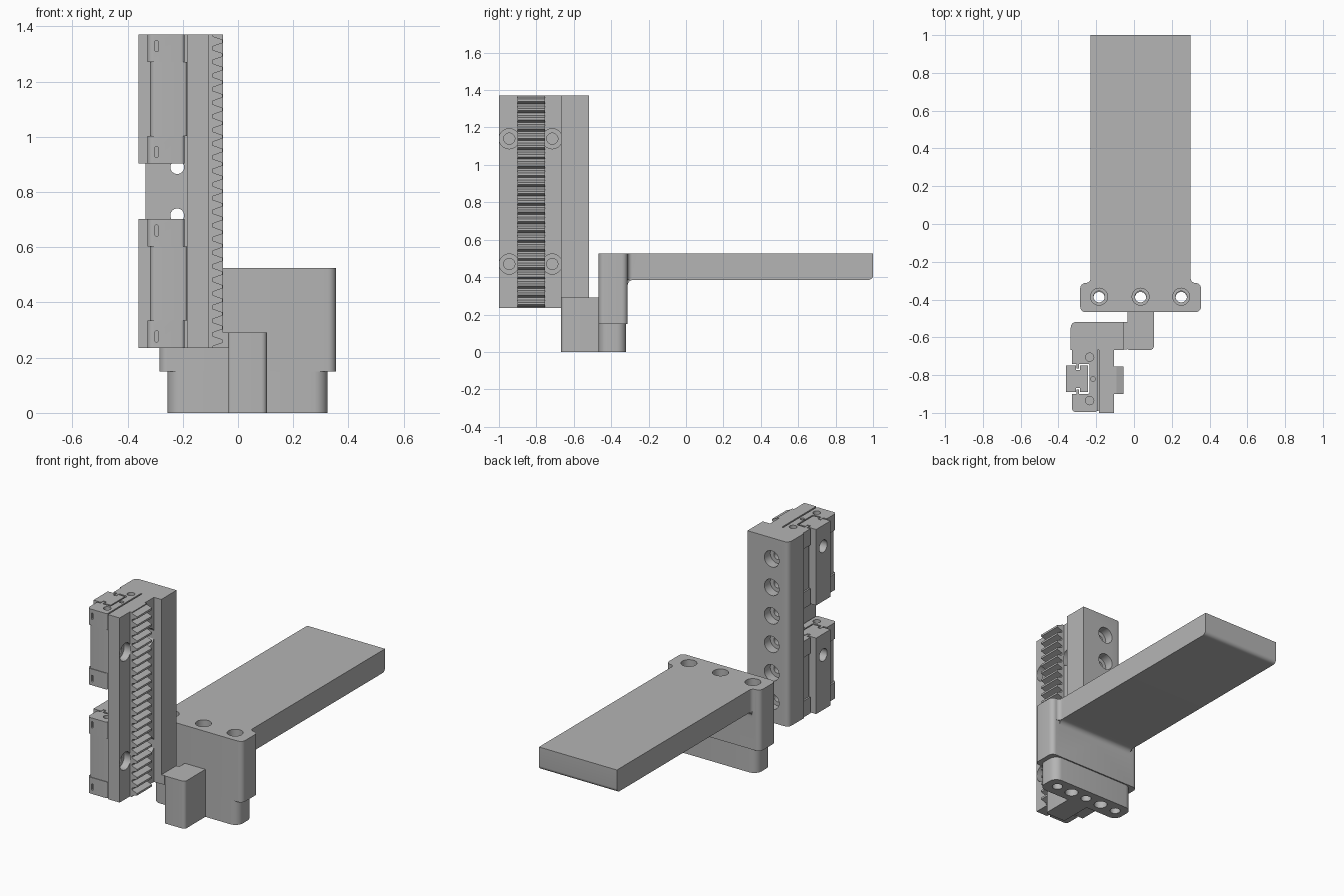
import bpy, bmesh, math
from mathutils import Vector

if "Cube" in bpy.data.objects:
    bpy.data.objects.remove(bpy.data.objects["Cube"], do_unlink=True)

grey = bpy.data.materials.new("plain grey")
grey.use_nodes = True
COLOUR = (0.46, 0.46, 0.46, 1)
grey.diffuse_color = COLOUR
grey.node_tree.nodes["Principled BSDF"].inputs["Base Color"].default_value = COLOUR

PLACE = {"z": lambda u, v, h: (u, v, h),
         "x": lambda u, v, h: (h, u, v),
         "y": lambda u, v, h: (u, h, v)}


def rounded(points, steps=6):
    """Outline in which a third value on a point rounds that corner."""
    out = []
    for i, p in enumerate(points):
        v = Vector(p[:2])
        if len(p) < 3:
            out.append(v)
            continue
        da = (Vector(points[i - 1][:2]) - v).normalized()
        db = (Vector(points[(i + 1) % len(points)][:2]) - v).normalized()
        w = math.sin(da.angle(db) / 2)
        a, b = v + da * p[2], v + db * p[2]
        for k in range(steps + 1):
            t = k / steps
            ka, kv, kb = (1 - t) ** 2, 2 * w * t * (1 - t), t * t
            out.append((a * ka + v * kv + b * kb) / (ka + kv + kb))
    return out


def rect(u0, u1, v0, v1, r=None):
    c = [(u0, v0), (u1, v0), (u1, v1), (u0, v1)]
    return [p + (r,) for p in c] if r else c


def circle(u, v, r, n=28):
    return [(u + r * math.cos(2 * math.pi * k / n),
             v + r * math.sin(2 * math.pi * k / n)) for k in range(n)]


def prism(name, outline, lo, hi, axis="z"):
    bm = bmesh.new()
    f = PLACE[axis]
    pts = rounded(outline)
    low = [bm.verts.new(f(u, v, lo)) for u, v in pts]
    top = [bm.verts.new(f(u, v, hi)) for u, v in pts]
    bm.faces.new(low)
    bm.faces.new(top)
    for i in range(len(pts)):
        j = (i + 1) % len(pts)
        bm.faces.new((low[i], low[j], top[j], top[i]))
    bmesh.ops.recalc_face_normals(bm, faces=bm.faces)
    me = bpy.data.meshes.new(name)
    bm.to_mesh(me)
    bm.free()
    me.materials.append(grey)
    ob = bpy.data.objects.new(name, me)
    bpy.context.scene.collection.objects.link(ob)
    return ob


def combine(ob, tools, operation="DIFFERENCE"):
    """Cut or join the tools into the object, then discard them."""
    for t in tools:
        m = ob.modifiers.new("cut", "BOOLEAN")
        m.solver, m.operation, m.object = "EXACT", operation, t
    deps = bpy.context.evaluated_depsgraph_get()
    me = bpy.data.meshes.new_from_object(ob.evaluated_get(deps))
    ob.modifiers.clear()
    ob.data = me
    for t in tools:
        bpy.data.objects.remove(t, do_unlink=True)


def hole(u, v, r, lo, hi, axis="z"):
    return prism("cutter", circle(u, v, r), lo, hi, axis)


# Long arm with its head block
HEAD_HOLES = (-0.185, 0.035, 0.25)
arm = prism("arm", rect(-0.285, 0.355, -0.467, -0.312, 0.03), 0.15, 0.525)
plate = prism("plate", [(-0.4, 0.525), (1, 0.525), (1, 0.385, 0.025),
                        (-0.312, 0.385, 0.03), (-0.312, 0.34), (-0.4, 0.34)],
              -0.23, 0.30, "x")
flare = prism("flare", [(-0.255, -0.4), (0.325, -0.4), (0.325, -0.312),
                        (0.30, -0.312, 0.024), (0.30, -0.25), (-0.23, -0.25),
                        (-0.23, -0.312, 0.024), (-0.255, -0.312)], 0.385, 0.525)
combine(arm, [plate, flare], "UNION")
combine(arm, [hole(x, -0.385, 0.03, 0, 1) for x in HEAD_HOLES]
        + [hole(x, -0.385, 0.045, 0.46, 1) for x in HEAD_HOLES])

# Foot below the head, with a stub reaching forward
foot = prism("foot", rect(-0.255, 0.325, -0.467, -0.32, 0.05), 0, 0.15)
stub = prism("stub", [(-0.035, -0.4), (-0.035, -0.667, 0.012),
                      (0.105, -0.667, 0.02), (0.105, -0.4)], 0, 0.15)
combine(foot, [stub], "UNION")
combine(foot, [hole(x, -0.39, 0.03, -1, 1) for x in HEAD_HOLES]
        + [hole(x, -0.39, 0.038, -1, 0.1) for x in (-0.075, 0.143)])
prism("stub_top", [(-0.035, -0.467), (-0.035, -0.667, 0.012),
                   (0.105, -0.667, 0.02), (0.105, -0.467)], 0.15, 0.292)
prism("stub_bridge", rect(-0.056, -0.035, -0.665, -0.52), 0.235, 0.292)

# Upright column with a row of counterbored holes
Z0, Z1 = 0.235, 1.37
column = prism("column", [(-0.335, -0.667), (-0.055, -0.667), (-0.055, -0.518),
                          (-0.335, -0.518, 0.03)], Z0, Z1)
row = [0.365 + 0.175 * i for i in range(6)]
combine(column, [hole(-0.22, z, 0.025, -0.8, 0, "y") for z in row]
        + [hole(-0.22, z, 0.05, -0.575, 0, "y") for z in row])

# Rack backing plate with counterbored screw holes
backing = prism("rack_plate", rect(-0.185, -0.105, -1, -0.66), Z0, Z1)
spots = [(y, z) for y in (-0.945, -0.715) for z in (0.47, 1.14)]
combine(backing, [hole(y, z, 0.054, -0.15, 0, "x") for y, z in spots]
        + [hole(y, z, 0.03, -0.18, 0, "x") for y, z in spots])

# Toothed rack
TEETH = 23
pitch = (Z1 - Z0) / TEETH
profile = [(-0.106, Z1), (-0.106, Z0)]
for i in range(TEETH):
    for x, t in ((-0.092, 0.0), (-0.092, 0.12), (-0.056, 0.38),
                 (-0.056, 0.62), (-0.092, 0.88)):
        profile.append((x, Z0 + pitch * (i + t)))
profile.append((-0.092, Z1))
prism("rack_teeth", profile, -0.9, -0.755, "y")


# Slide carriages, each around its own short rail
def c_outline(x0, x1, inset):
    a, b = -0.995 + inset, -0.652 - inset
    return [(x0, a, 0.02), (x1, a, 0.012), (x1, b, 0.012), (x0, b, 0.02),
            (x0, -0.74), (-0.305, -0.74), (-0.305, -0.765), (-0.29, -0.765),
            (-0.29, -0.74), (-0.235, -0.74, 0.01), (-0.235, -0.9, 0.01),
            (-0.29, -0.9), (-0.29, -0.875), (-0.305, -0.875), (-0.305, -0.9),
            (x0, -0.9)]


def rail_outline():
    half = [(-0.36, -0.75), (-0.308, -0.75), (-0.308, -0.772),
            (-0.287, -0.772), (-0.287, -0.75), (-0.243, -0.75)]
    return half + [(x, -1.64 - y) for x, y in reversed(half)]


def carriage(label, lo, hi):
    cap = 0.1
    prism(label + "_body", c_outline(-0.318, -0.184, 0.004), lo + cap, hi - cap)
    for end, a, b in (("bottom", lo, lo + cap), ("top", hi - cap, hi)):
        ob = prism(f"{label}_{end}_cap", c_outline(-0.328, -0.194, 0), a, b)
        rim = b if end == "top" else a
        mid = (a + b) / 2 + (0.008 if end == "top" else -0.008)
        cuts = [hole(x, y, r, rim - 0.02, rim + 0.02) for x, y, r in
                ((-0.235, -0.705, 0.022), (-0.235, -0.935, 0.022),
                 (-0.217, -0.82, 0.012))]
        cuts.append(prism("cutter", rect(-0.301, -0.289, mid - 0.02, mid + 0.02,
                                         0.005), -1.1, -0.985, "y"))
        combine(ob, cuts)
    rail = prism(label + "_rail", rail_outline(), lo, hi)
    combine(rail, [hole(-0.82, hi - 0.13, 0.038, -1, -0.29, "x")])


carriage("lower_carriage", Z0, 0.702)
carriage("upper_carriage", 0.903, Z1)

# Smooth shading on curves, crisp edges elsewhere
for ob in bpy.context.scene.collection.objects:
    if ob.type == "MESH":
        for p in ob.data.polygons:
            p.use_smooth = True
        ob.data.set_sharp_from_angle(angle=math.radians(30))
